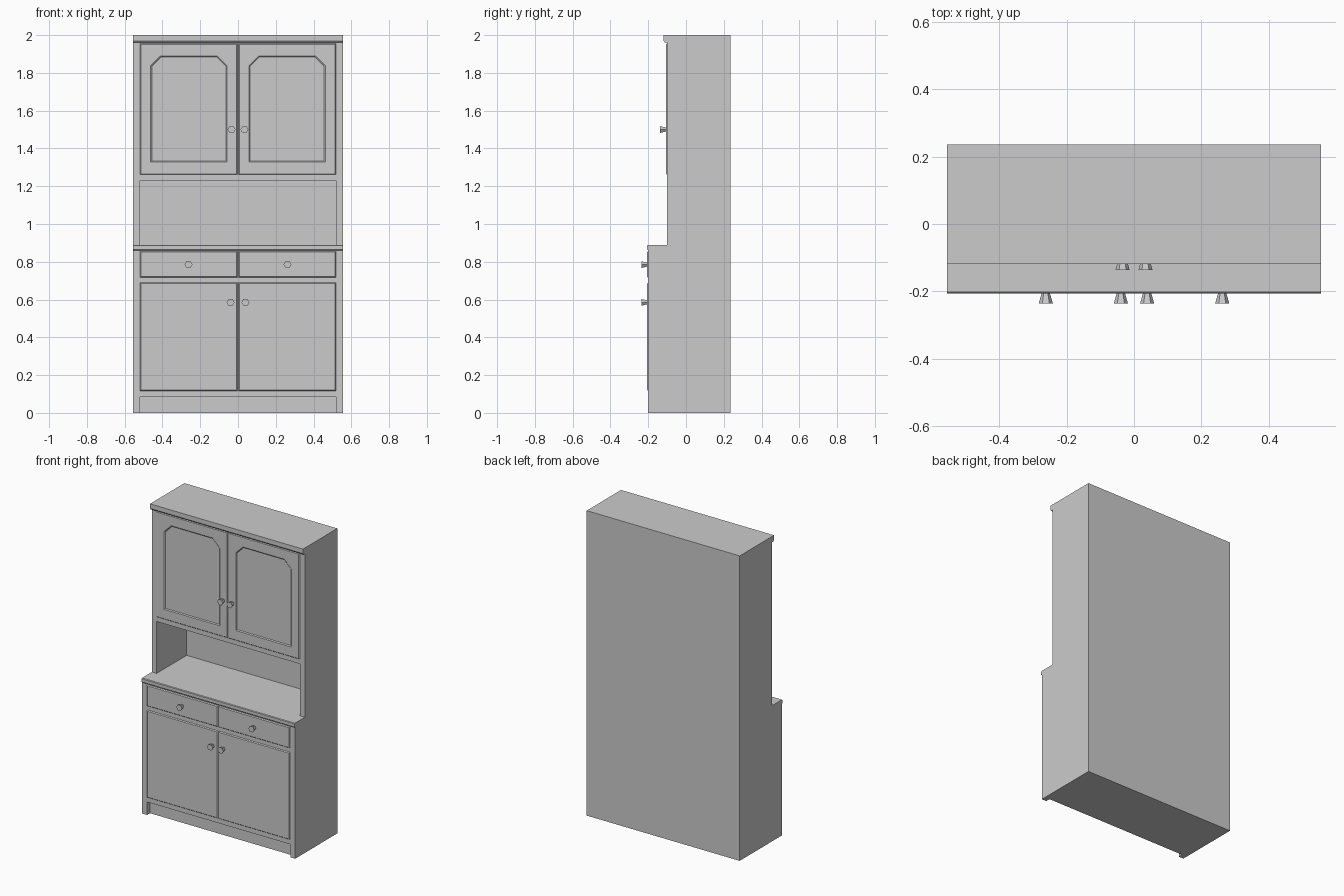
import bpy, bmesh, math
from mathutils import Matrix

if "Cube" in bpy.data.objects:
    bpy.data.objects.remove(bpy.data.objects["Cube"])


def finish(name, bm):
    bmesh.ops.recalc_face_normals(bm, faces=bm.faces)
    me = bpy.data.meshes.new(name)
    bm.to_mesh(me)
    bm.free()
    ob = bpy.data.objects.new(name, me)
    bpy.context.collection.objects.link(ob)
    return ob


def loft(name, ring_a, ring_b):
    """Closed solid between two rings with equal point counts."""
    bm = bmesh.new()
    a = [bm.verts.new(p) for p in ring_a]
    b = [bm.verts.new(p) for p in ring_b]
    bm.faces.new(a)
    bm.faces.new(b)
    n = len(a)
    for i in range(n):
        j = (i + 1) % n
        bm.faces.new((a[i], a[j], b[j], b[i]))
    return finish(name, bm)


def outline(x0, x1, z0, z1, y, inset=0.0, clip=0.0):
    """Rectangle facing -y, optionally with clipped top corners."""
    x0, x1, z0, z1 = x0 + inset, x1 - inset, z0 + inset, z1 - inset
    if not clip:
        return [(x0, y, z0), (x1, y, z0), (x1, y, z1), (x0, y, z1)]
    c = clip - inset * (2 - math.sqrt(2))
    return [(x0, y, z0), (x1, y, z0), (x1, y, z1 - c), (x1 - c, y, z1),
            (x0 + c, y, z1), (x0, y, z1 - c)]


def cut(target, cutter):
    mod = target.modifiers.new("cut", 'BOOLEAN')
    mod.operation = 'DIFFERENCE'
    mod.solver = 'EXACT'
    mod.object = cutter
    cutter.hide_render = True
    bpy.context.view_layer.objects.active = target
    bpy.ops.object.modifier_apply(modifier=mod.name)
    bpy.data.objects.remove(cutter)


def knob(name, x, z, y_base, y_front):
    bm = bmesh.new()
    # flared hexagonal knob, corners pointing sideways
    bmesh.ops.create_cone(bm, cap_ends=True, segments=6, radius1=0.012, radius2=0.021,
                          depth=y_base - y_front)
    first = max(bm.verts, key=lambda v: v.co.length)
    turn = -math.atan2(first.co.y, first.co.x)
    bm.transform(Matrix.Translation((x, (y_base + y_front) / 2, z))
                 @ Matrix.Rotation(math.pi / 2, 4, 'X') @ Matrix.Rotation(turn, 4, 'Z'))
    return finish(name, bm)


W, BACK, LOW, UP = 0.555, 0.236, -0.20, -0.10
INNER, RAISE, BEVEL = 0.52, 0.006, 0.006

# Carcass: side profile with worktop edge and cornice
profile = [(BACK, 0), (LOW, 0), (LOW, 0.86), (-0.206, 0.866), (-0.206, 0.886),
           (-0.202, 0.89), (UP, 0.89), (UP, 1.962), (-0.113, 1.962),
           (-0.119, 1.97), (-0.119, 2.0), (BACK, 2.0)]
carcass = loft("carcass", [(-W, y, z) for y, z in profile], [(W, y, z) for y, z in profile])

# Open niche above the worktop, and recessed plinth
cut(carcass, loft("niche_cutter", outline(-INNER, INNER, 0.89, 1.23, -0.15),
                  outline(-INNER, INNER, 0.89, 1.23, 0.21)))
cut(carcass, loft("plinth_cutter", outline(-INNER, INNER, -0.1, 0.085, -0.3),
                  outline(-INNER, INNER, -0.1, 0.085, -0.17)))


def front_panel(name, x0, x1, z0, z1, y):
    return loft(name, outline(x0, x1, z0, z1, y + 0.001),
                outline(x0, x1, z0, z1, y - RAISE, BEVEL))


for s, side in ((-1, "left"), (1, "right")):
    x0, x1 = sorted((0.001 * s, INNER * s))

    # Doors and drawer front with bevelled edges
    front_panel(side + "_lower_door", x0, x1, 0.115, 0.69, LOW)
    front_panel(side + "_drawer_front", x0, x1, 0.715, 0.857, LOW)
    door = front_panel(side + "_upper_door", x0, x1, 1.26, 1.957, UP)

    # Sunken field with clipped top corners
    p0, p1 = sorted((0.058 * s, 0.462 * s))
    cut(door, loft("field_cutter",
                   outline(p0, p1, 1.328, 1.89, UP - RAISE - 0.005, -0.006, 0.052),
                   outline(p0, p1, 1.328, 1.89, UP - RAISE + 0.005, 0.006, 0.052)))

    # Knobs
    knob(side + "_upper_door_knob", 0.034 * s, 1.50, UP - 0.005, -0.137)
    knob(side + "_lower_door_knob", 0.039 * s, 0.585, LOW - 0.005, -0.236)
    knob(side + "_drawer_knob", 0.262 * s, 0.785, LOW - 0.005, -0.236)
